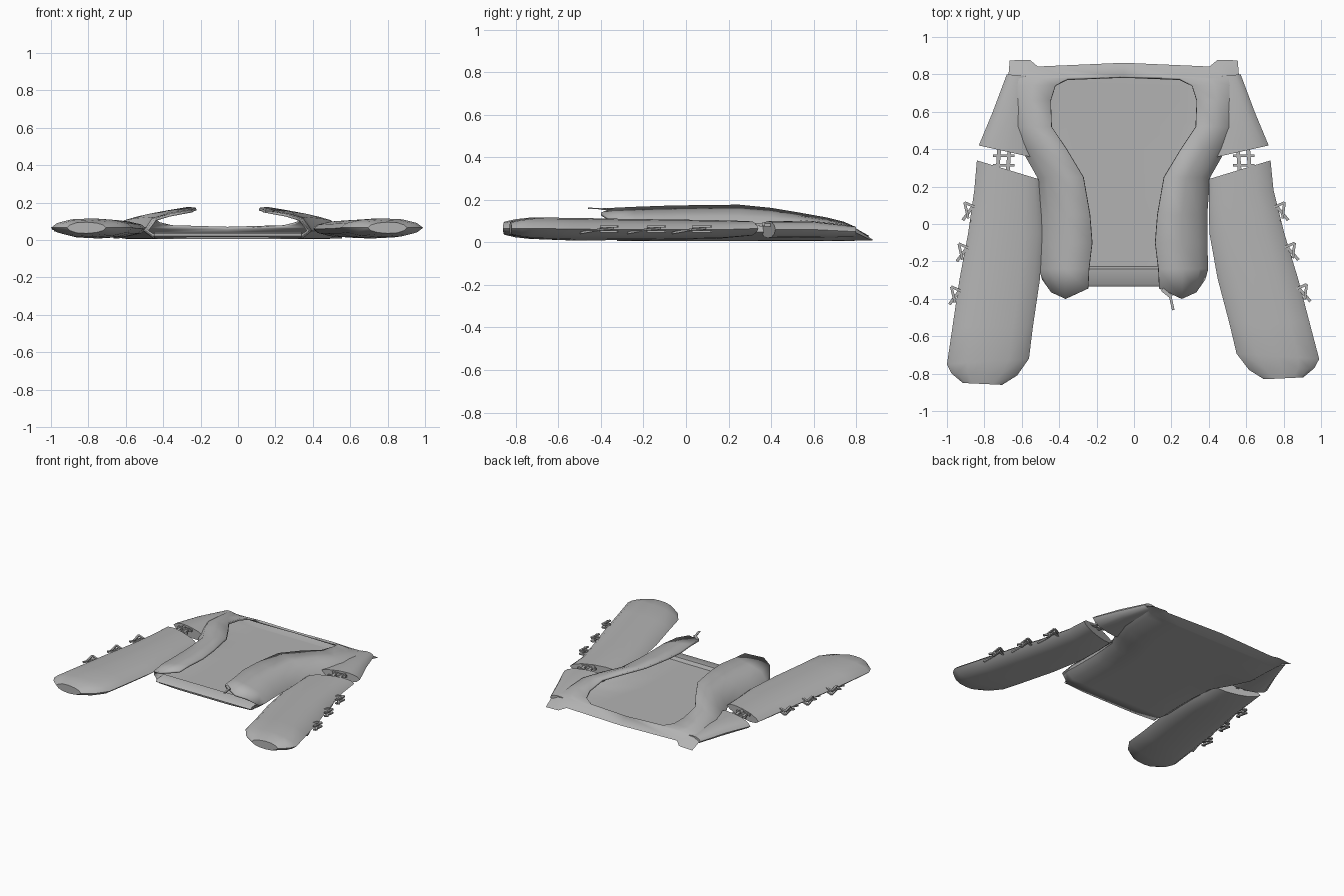
import bpy, bmesh
from mathutils import Vector

cube = bpy.data.objects.get("Cube")
if cube:
    bpy.data.objects.remove(cube, do_unlink=True)

# single cloth colour
cloth = bpy.data.materials.new("grey_cloth")
cloth.use_nodes = True
GREY = (0.45, 0.45, 0.45, 1)
cloth.diffuse_color = GREY
cloth.node_tree.nodes["Principled BSDF"].inputs["Base Color"].default_value = GREY


def finish(name, bm, angle=0.7):
    bmesh.ops.remove_doubles(bm, verts=bm.verts, dist=0.0005)
    bmesh.ops.recalc_face_normals(bm, faces=bm.faces)
    mesh = bpy.data.meshes.new(name)
    bm.to_mesh(mesh)
    bm.free()
    mesh.materials.append(cloth)
    obj = bpy.data.objects.new(name, mesh)
    bpy.context.collection.objects.link(obj)
    bpy.ops.object.select_all(action='DESELECT')
    obj.select_set(True)
    bpy.context.view_layer.objects.active = obj
    bpy.ops.object.shade_smooth_by_angle(angle=angle)
    return obj


def skin(bm, rows, closed=False):
    """Join successive rows of points with quads."""
    grid = [[bm.verts.new(p) for p in row] for row in rows]
    n = len(grid[0])
    for a, b in zip(grid, grid[1:]):
        for i in range(n if closed else n - 1):
            j = (i + 1) % n
            bm.faces.new((a[i], a[j], b[j], b[i]))
    return grid


def place(side, u, y, z):
    """Put a point on one side of the slightly skewed garment."""
    t = min(max((0.2 - y) / 0.95, 0), 1)
    lift = 0.03 * min(max(-y / 0.8, 0), 1) if side > 0 else 0
    return Vector((side * u - 0.055 + 0.05 * t, y + lift, z))


def flat_tube(name, side, rows):
    """Flattened tube; each row is inner u, y, outer u, y, centre z, half height."""
    rings = []
    for ui, yi, uo, yo, zc, h in rows:
        ring = []
        for k, (t, s) in enumerate(LENS):
            f = (t + 1) / 2
            ring.append(place(side, ui + (uo - ui) * f, yi + (yo - yi) * f, zc + s * h))
        rings.append(ring)
    bm = bmesh.new()
    grid = skin(bm, rings, closed=True)
    bm.faces.new(grid[0])
    bm.faces.new(grid[-1])
    return finish(name, bm)


upper = [(-1, 0), (-0.85, 0.5), (-0.5, 0.85), (0, 1), (0.5, 0.9), (0.85, 0.5), (1, 0)]
LENS = upper + [(t, -s) for t, s in reversed(upper[1:-1])]


def bar(bm, a, b, w=0.014, h=0.01):
    """Small strap running from a to b."""
    d = (b - a).normalized()
    across = d.cross(Vector((0, 0, 1))).normalized() * w / 2
    up = Vector((0, 0, h / 2))
    ends = [[p - across - up, p + across - up, p + across + up, p - across + up] for p in (a, b)]
    grid = skin(bm, ends, closed=True)
    for end in grid:
        bm.faces.new(end)


# torso: back panel wrapping round the sides into the open front flaps
# y, outer half width, opening half width, opening height
TORSO = [(-0.325, 0.43, 0.19, 0.155), (-0.24, 0.445, 0.185, 0.16),
         (-0.10, 0.44, 0.168, 0.165), (0.05, 0.44, 0.18, 0.168),
         (0.25, 0.455, 0.215, 0.17), (0.40, 0.54, 0.305, 0.155),
         (0.52, 0.595, 0.385, 0.135), (0.66, 0.60, 0.39, 0.11),
         (0.74, 0.605, 0.365, 0.09), (0.775, 0.605, 0.30, 0.075),
         (0.785, 0.61, 0.0, 0.065)]
HEM = [0, 0, 0.01, 0.03, -0.04, -0.075, -0.02]


def torso_half(index, y, o, i, zi):
    rise = zi - 0.045
    pts = [(0, 0.012), (o * 0.5, 0.012), (o - 0.05, 0.014), (o, 0.05),
           (o - 0.045, 0.055 + rise * 0.5), ((o + i) / 2, 0.045 + rise * 0.8), (i, zi)]
    return [(u, y + (HEM[k] if index == 0 else 0), z) for k, (u, z) in enumerate(pts)]


halves = [torso_half(n, *row) for n, row in enumerate(TORSO)]
back_edge = [(0, 0.855, 0.03), (0.46, 0.835, 0.03), (0.5, 0.87, 0.015), (0.605, 0.87, 0.01)]
halves.append(back_edge + back_edge[2::-1])
bm = bmesh.new()
full = []
for half in halves:
    left = [Vector((-u - 0.055, y, z)) for u, y, z in reversed(half)]
    right = [Vector((u - 0.055, y, z)) for u, y, z in half[1:]]
    full.append(left + right)
skin(bm, full)
torso = finish("jacket_body", bm)
solid = torso.modifiers.new("cloth_thickness", 'SOLIDIFY')
solid.thickness = 0.014
solid.offset = 0

# hem band across the bottom of the back panel
bm = bmesh.new()
section = [(-0.32, 0.012), (-0.335, 0.022), (-0.32, 0.034), (-0.24, 0.042), (-0.225, 0.015)]
ends = [[Vector((x, y, z)) for y, z in section] for x in (-0.45, -0.055, 0.34)]
grid = skin(bm, ends, closed=True)
bm.faces.new(grid[0])
bm.faces.new(grid[-1])
finish("hem_band", bm)

# shoulder caps, sleeves and straps on both sides
CAP = [(0.50, 0.79, 0.625, 0.80, 0.05, 0.025), (0.51, 0.60, 0.70, 0.60, 0.06, 0.038),
       (0.46, 0.35, 0.775, 0.42, 0.06, 0.04)]
SLEEVE = [(0.455, 0.24, 0.785, 0.34, 0.065, 0.035), (0.45, 0.10, 0.80, 0.18, 0.06, 0.044),
          (0.445, -0.05, 0.845, -0.05, 0.06, 0.047), (0.475, -0.30, 0.905, -0.30, 0.06, 0.05),
          (0.525, -0.55, 0.955, -0.55, 0.062, 0.053), (0.555, -0.72, 0.995, -0.75, 0.066, 0.05),
          (0.62, -0.81, 0.97, -0.80, 0.066, 0.042), (0.70, -0.86, 0.91, -0.85, 0.066, 0.03)]

for side, label in ((1, "left"), (-1, "right")):
    flat_tube(label + "_shoulder_cap", side, CAP)
    flat_tube(label + "_sleeve", side, SLEEVE)

    # buckled straps joining the cap to the sleeve
    bm = bmesh.new()
    for u in (0.61, 0.665):
        bar(bm, place(side, u, 0.41, 0.08), place(side, u + 0.01, 0.28, 0.085), 0.02, 0.014)
    for y in (0.315, 0.365):
        bar(bm, place(side, 0.585, y, 0.085), place(side, 0.70, y, 0.085), 0.014, 0.016)
    finish(label + "_shoulder_straps", bm)

    # three strap clusters along the outer sleeve edge
    bm = bmesh.new()
    for e, y in ((0.825, 0.07), (0.868, -0.15), (0.92, -0.38)):
        for z in (0.05, 0.075):
            bar(bm, place(side, e - 0.025, y + 0.02, z), place(side, e + 0.03, y + 0.045, z))
            bar(bm, place(side, e + 0.03, y + 0.045, z), place(side, e + 0.015, y - 0.04, z))
        bar(bm, place(side, e - 0.01, y + 0.02, 0.065), place(side, e + 0.045, y - 0.05, 0.06), 0.016)
        bar(bm, place(side, e - 0.005, y - 0.05, 0.06), place(side, e + 0.015, y - 0.135, 0.045), 0.016)
    finish(label + "_sleeve_straps", bm)

# zip pull hanging from the left flap
bm = bmesh.new()
bar(bm, Vector((0.15, -0.35, 0.155)), Vector((0.2, -0.39, 0.157)), 0.02)
bar(bm, Vector((0.19, -0.37, 0.157)), Vector((0.21, -0.46, 0.16)), 0.014, 0.006)
finish("zip_pull", bm)
